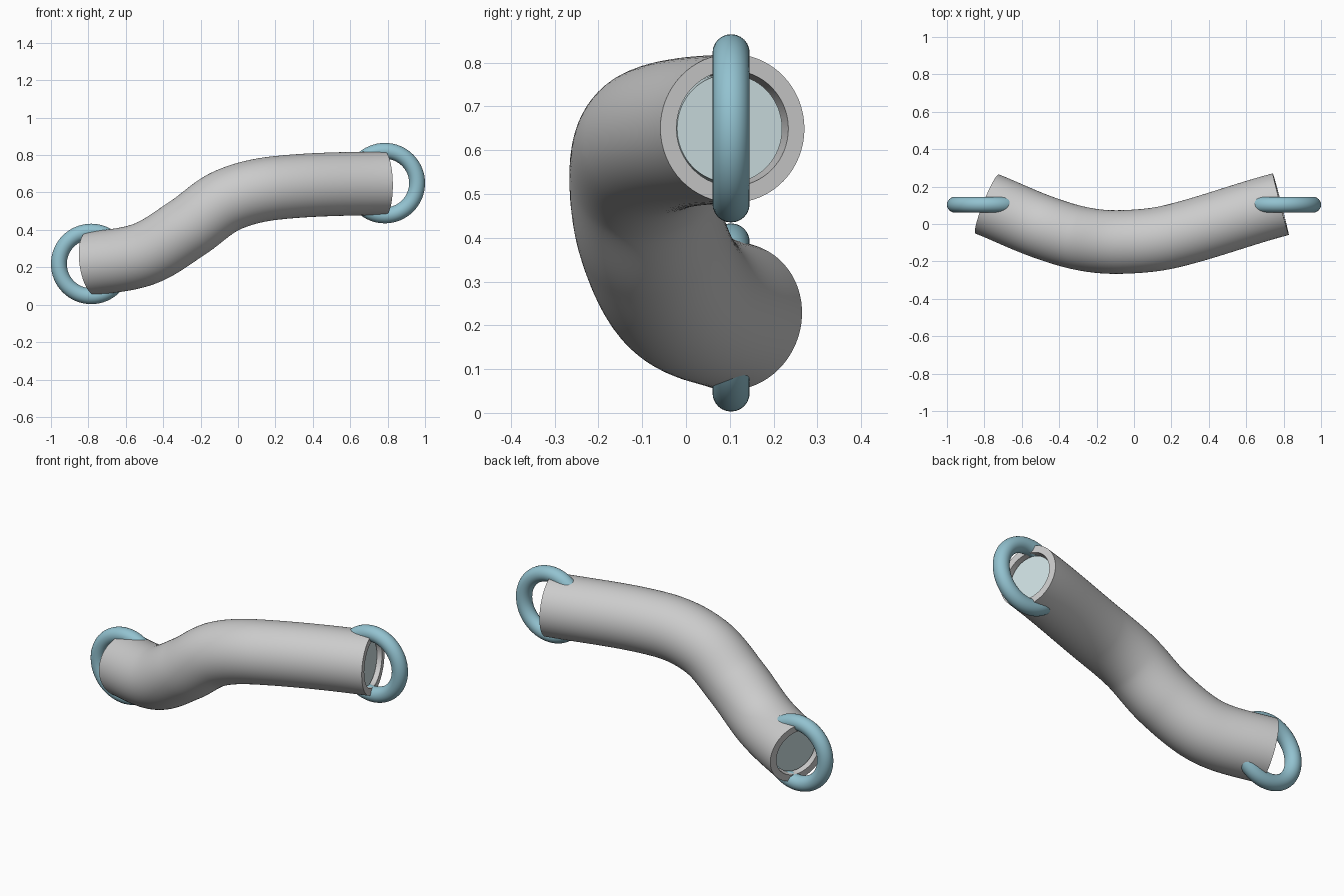
import bpy, bmesh, math
from mathutils import Vector
from mathutils.geometry import interpolate_bezier

if "Cube" in bpy.data.objects:
    bpy.data.objects.remove(bpy.data.objects["Cube"])


def material(name, rgb):
    m = bpy.data.materials.new(name)
    m.diffuse_color = (*rgb, 1)
    m.use_nodes = True
    m.node_tree.nodes["Principled BSDF"].inputs["Base Color"].default_value = m.diffuse_color
    return m


def finish(ob, angle=40):
    bpy.ops.object.select_all(action='DESELECT')
    ob.select_set(True)
    bpy.context.view_layer.objects.active = ob
    bpy.ops.object.shade_smooth_by_angle(angle=math.radians(angle))


# centre line of the bent tube
KNOTS = [Vector(p) for p in (
    (-0.785, 0.107, 0.22), (-0.5, -0.012, 0.272), (-0.27, -0.08, 0.41),
    (-0.06, -0.096, 0.557), (0.2, -0.066, 0.624), (0.785, 0.106, 0.65))]
TANGENTS = [Vector((0.93, -0.37, 0.13)).normalized()]
TANGENTS += [(KNOTS[i + 1] - KNOTS[i - 1]).normalized() for i in range(1, 5)]
TANGENTS.append(Vector((0.965, 0.25, 0.02)).normalized())

path = []
for a, b, ta, tb in zip(KNOTS, KNOTS[1:], TANGENTS, TANGENTS[1:]):
    h = (b - a).length / 3
    seg = interpolate_bezier(a, a + ta * h, b - tb * h, b, 13)
    path += seg if not path else seg[1:]


def ring(bm, centre, t, radius, sides=64):
    side = t.cross(Vector((0, 0, 1))).normalized()
    up = side.cross(t)
    return [bm.verts.new(centre + radius * (side * math.cos(2 * math.pi * k / sides)
                                            + up * math.sin(2 * math.pi * k / sides)))
            for k in range(sides)]


def sweep(name, points, shells, closed=False):
    """Sweep circles along points; shells = radii, joined at the ends if closed."""
    bm = bmesh.new()
    n = len(points)
    tang = [(points[min(i + 1, n - 1)] - points[max(i - 1, 0)]).normalized() for i in range(n)]
    tang[0], tang[-1] = TANGENTS[0], TANGENTS[-1]
    rows = []
    for s, r in enumerate(shells):
        part = [ring(bm, p, t, r) for p, t in zip(points, tang)]
        rows += part if s % 2 == 0 else part[::-1]
    pairs = list(zip(rows, rows[1:]))
    if closed:
        pairs.append((rows[-1], rows[0]))
    else:
        bm.faces.new(rows[0])
        bm.faces.new(rows[-1])
    for a, b in pairs:
        for k in range(len(a)):
            j = (k + 1) % len(a)
            bm.faces.new((a[k], a[j], b[j], b[k]))
    bmesh.ops.recalc_face_normals(bm, faces=bm.faces)
    me = bpy.data.meshes.new(name)
    bm.to_mesh(me)
    bm.free()
    ob = bpy.data.objects.new(name, me)
    bpy.context.collection.objects.link(ob)
    finish(ob)
    return ob


# hollow outer sleeve
sweep("sleeve", path, (0.17, 0.132), closed=True)

# pale core, recessed a little at both mouths
core_path = ([path[0] + TANGENTS[0] * 0.025] + path[2:-2]
             + [path[-1] - TANGENTS[-1] * 0.025])
core = sweep("core", core_path, (0.124,))
core.data.materials.append(material("pale_blue", (0.62, 0.75, 0.77)))

# end rings
blue = material("ring_blue", (0.29, 0.54, 0.63))
for name, x, z in (("left_ring", -0.785, 0.218), ("right_ring", 0.785, 0.65)):
    bpy.ops.mesh.primitive_torus_add(
        location=(x, 0.103, z), rotation=(math.pi / 2, 0, 0),
        major_radius=0.1725, minor_radius=0.0425, major_segments=64, minor_segments=24)
    ob = bpy.context.object
    ob.name = name
    ob.data.materials.append(blue)
    finish(ob, 60)
